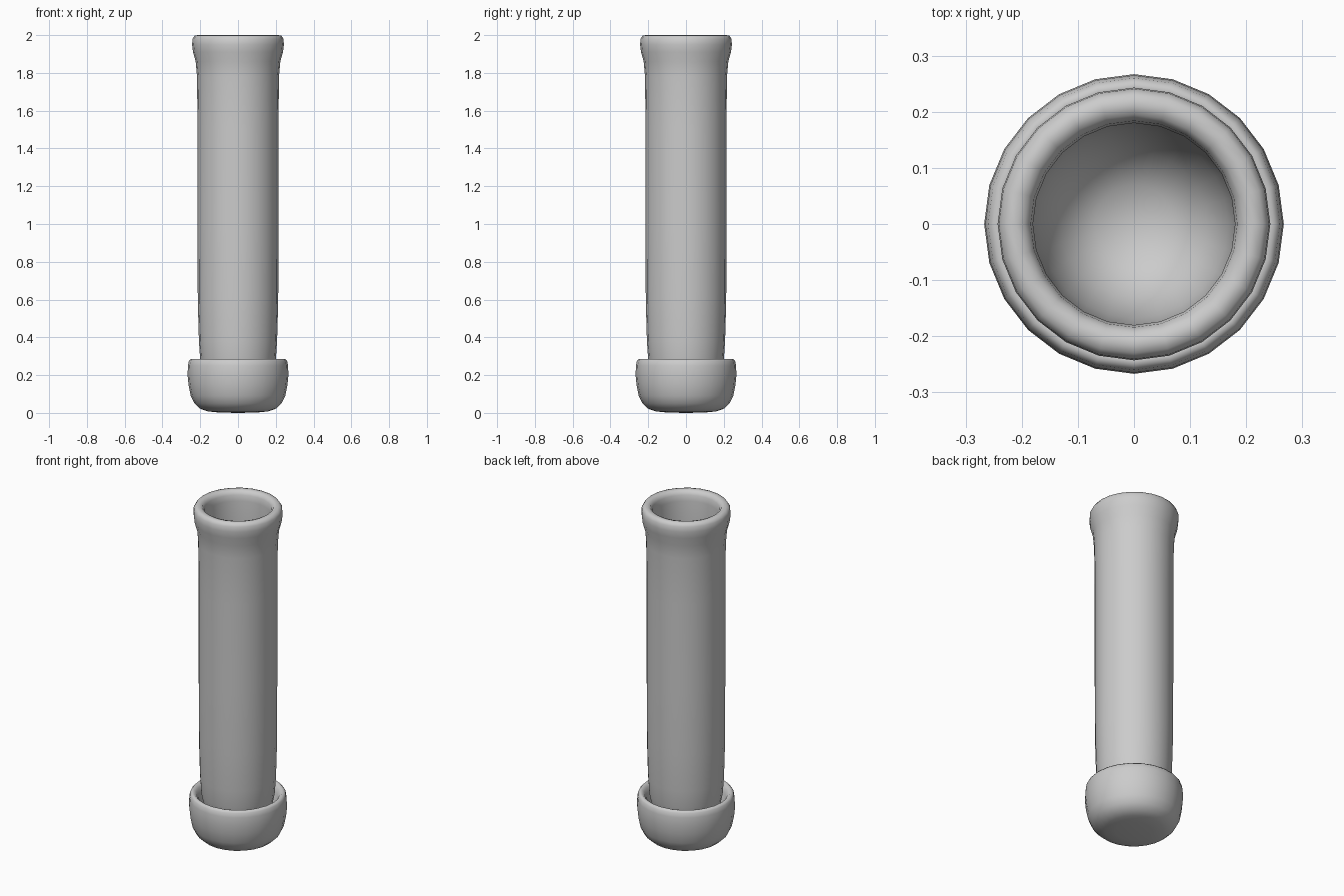
import bpy, bmesh, math


def lathe(name, profile, sides=24):
    """Revolve an (r, z) profile about the z axis; r = 0 makes a pole."""
    bm = bmesh.new()
    rings = []
    for r, z in profile:
        if r == 0:
            rings.append([bm.verts.new((0, 0, z))] * sides)
        else:
            rings.append([bm.verts.new((r * math.cos(2 * math.pi * i / sides),
                                        r * math.sin(2 * math.pi * i / sides), z))
                          for i in range(sides)])
    for a, b in zip(rings, rings[1:]):
        for i in range(sides):
            j = (i + 1) % sides
            corners = list(dict.fromkeys((a[i], a[j], b[j], b[i])))
            bm.faces.new(corners).smooth = True
    bmesh.ops.recalc_face_normals(bm, faces=bm.faces)
    mesh = bpy.data.meshes.new(name)
    bm.to_mesh(mesh)
    bm.free()
    obj = bpy.data.objects.new(name, mesh)
    bpy.context.collection.objects.link(obj)
    return obj


# hollow tube: rounded bottom, straight wall, flared lip, inner wall and bowl
lathe("tube", [
    (0, 0.06), (0.08, 0.07), (0.14, 0.11), (0.18, 0.18), (0.20, 0.28),
    (0.207, 0.38), (0.213, 0.60), (0.214, 1.00), (0.214, 1.50), (0.217, 1.78),
    (0.224, 1.86), (0.238, 1.91), (0.243, 1.95), (0.241, 1.98), (0.230, 1.997),
    (0.212, 2.00), (0.195, 1.995), (0.184, 1.975), (0.180, 1.94), (0.180, 1.80),
    (0.180, 1.00), (0.180, 0.40), (0.168, 0.26), (0.13, 0.16), (0.07, 0.11),
    (0, 0.10)])

# thick rounded cup that holds the foot of the tube
lathe("base_cup", [
    (0, 0.0), (0.10, 0.002), (0.16, 0.008), (0.20, 0.022), (0.23, 0.05),
    (0.25, 0.09), (0.262, 0.15), (0.267, 0.20), (0.265, 0.25), (0.260, 0.275),
    (0.250, 0.286), (0.238, 0.284), (0.226, 0.272), (0.216, 0.25), (0.205, 0.20),
    (0.18, 0.14), (0.13, 0.08), (0.07, 0.05), (0, 0.04)])
